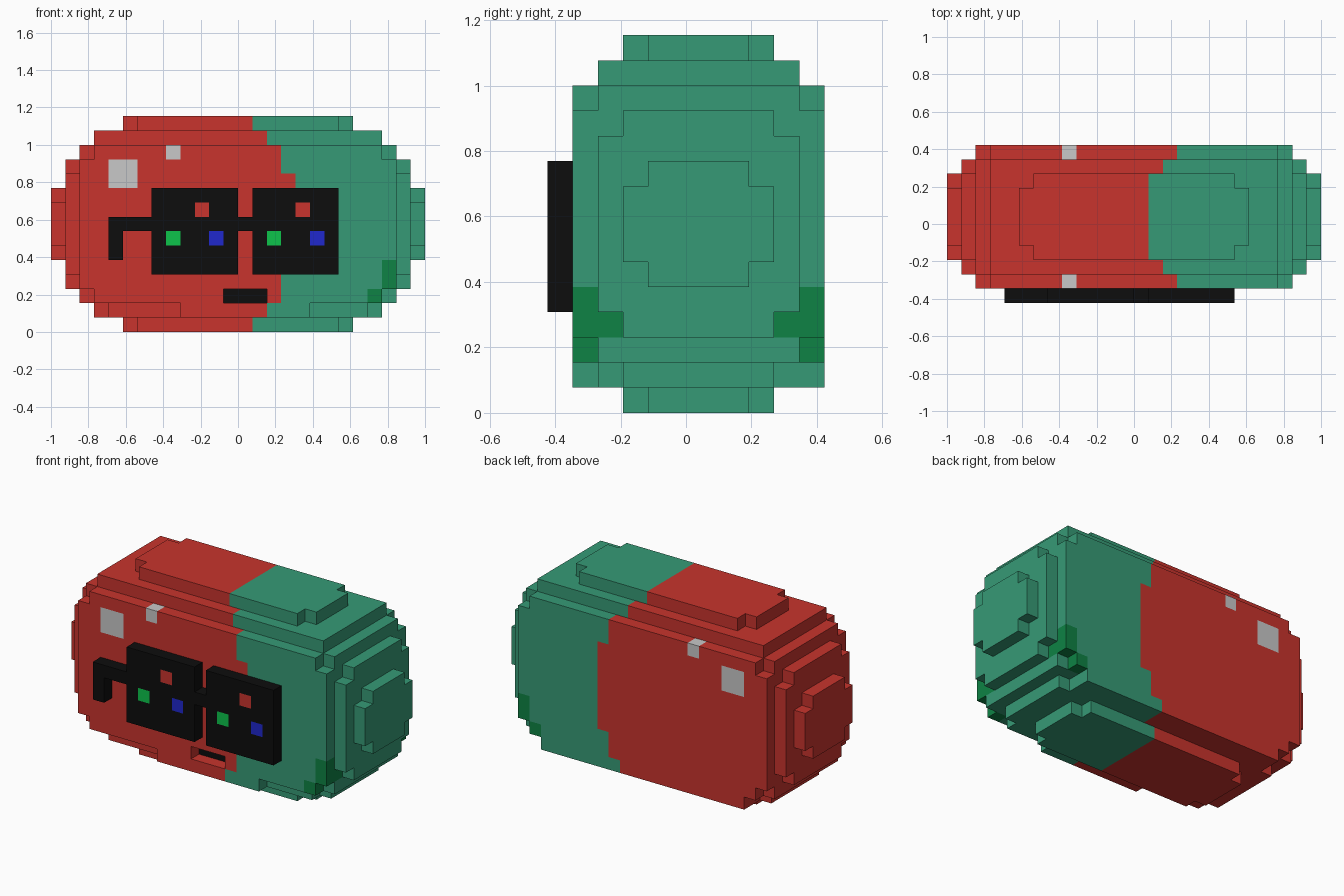
import bpy, bmesh
from mathutils import Vector

if "Cube" in bpy.data.objects:
    bpy.data.objects.remove(bpy.data.objects["Cube"])

S = 2 / 26  # size of one cube

# Materials
PALETTE = {
    "red": (0.58, 0.034, 0.026), "green": (0.037, 0.323, 0.181),
    "dark_green": (0.0044, 0.223, 0.058), "grey": (0.58, 0.58, 0.58),
    "black": (0.004, 0.004, 0.004), "bright_green": (0.004, 0.546, 0.07),
    "blue": (0.014, 0.021, 0.61),
}
NAMES = list(PALETTE)
MATS = []
for name, rgb in PALETTE.items():
    m = bpy.data.materials.new(name)
    m.diffuse_color = (*rgb, 1)
    m.use_nodes = True
    m.node_tree.nodes["Principled BSDF"].inputs["Base Color"].default_value = m.diffuse_color
    MATS.append(m)


def box(i0, i1, j0, j1, k0, k1):
    """Cells of a block, limits inclusive."""
    return {(i, j, k) for i in range(i0, i1 + 1)
            for j in range(j0, j1 + 1) for k in range(k0, k1 + 1)}


# Rounded capsule body: stacked blocks, each layer with clipped corners
body = set()
for b in [
    (3, 22, 0, 9, 2, 12), (2, 23, 0, 9, 3, 11), (2, 23, 1, 8, 2, 12),
    (1, 24, 2, 7, 3, 11), (1, 24, 1, 8, 4, 10),      # end steps
    (0, 25, 3, 6, 5, 9), (0, 25, 2, 7, 6, 8),        # end caps
    (3, 22, 1, 8, 13, 13), (5, 20, 3, 6, 14, 14), (6, 19, 2, 7, 14, 14),  # top
    (4, 21, 1, 8, 1, 1), (3, 22, 2, 7, 1, 1),        # bottom
    (5, 20, 3, 6, 0, 0), (6, 19, 2, 7, 0, 0),
    (9, 17, 0, 0, 1, 1), (4, 21, 9, 9, 1, 1),        # lower lips
]:
    body |= box(*b)
mouth = box(12, 14, 0, 0, 2, 2)
body -= mouth

# Glasses: two lenses, bridge, temple arm
glasses = (box(7, 12, -1, -1, 4, 9) | box(14, 19, -1, -1, 4, 9)
           | box(13, 13, -1, -1, 7, 7) | box(4, 6, -1, -1, 7, 7)
           | box(4, 4, -1, -1, 5, 7))


def body_colour(cell, d):
    i, j, k = cell
    side = min(j, 9 - j)
    if (side == 0 and (i, k) in {(23, 3), (23, 4), (22, 2)}) or \
       (side == 1 and (i, k) == (23, 3)):
        return "dark_green"
    if side == 0 and ((i in (4, 5) and k in (10, 11)) or (i, k) == (8, 12)):
        return "grey"
    if (i, j - 1, k) in mouth and d == (0, -1, 0):
        return "black"
    # Wavy split between the two halves, widest at mid height
    edge = {0: 13, 1: 14, 2: 15, 3: 15}.get(min(k, 14 - k), 16)
    return "red" if i <= edge else "green"


def glasses_colour(cell, d):
    i, _, k = cell
    if d != (0, -1, 0):
        return "black"
    first = i if i < 13 else i - 7
    return {(10, 8): "red", (8, 6): "bright_green",
            (11, 6): "blue"}.get((first, k), "black")


def build(name, cells, colour):
    """Outer skin of the cells, merged into large flat faces."""
    bm = bmesh.new()
    verts = {}

    def vert(p):
        if p not in verts:
            verts[p] = bm.verts.new(((p[0] - 13) * S, (p[1] - 4.5) * S, p[2] * S))
        return verts[p]

    for c in sorted(cells):
        for axis in range(3):
            for sign in (-1, 1):
                d = tuple(sign if a == axis else 0 for a in range(3))
                if tuple(c[a] + d[a] for a in range(3)) in cells:
                    continue
                u, v = (axis + 1) % 3, (axis + 2) % 3
                quad = []
                for du, dv in ((0, 0), (1, 0), (1, 1), (0, 1)):
                    p = list(c)
                    p[axis] += sign > 0
                    p[u] += du
                    p[v] += dv
                    quad.append(vert(tuple(p)))
                if sign < 0:
                    quad.reverse()
                f = bm.faces.new(quad)
                f.material_index = NAMES.index(colour(c, d))
    bmesh.ops.dissolve_limit(bm, angle_limit=0.01, verts=bm.verts[:],
                             edges=bm.edges[:], delimit={'MATERIAL'})
    me = bpy.data.meshes.new(name)
    bm.to_mesh(me)
    bm.free()
    for m in MATS:
        me.materials.append(m)
    ob = bpy.data.objects.new(name, me)
    bpy.context.collection.objects.link(ob)
    return ob


build("capsule_body", body, body_colour)
build("glasses", glasses, glasses_colour)
